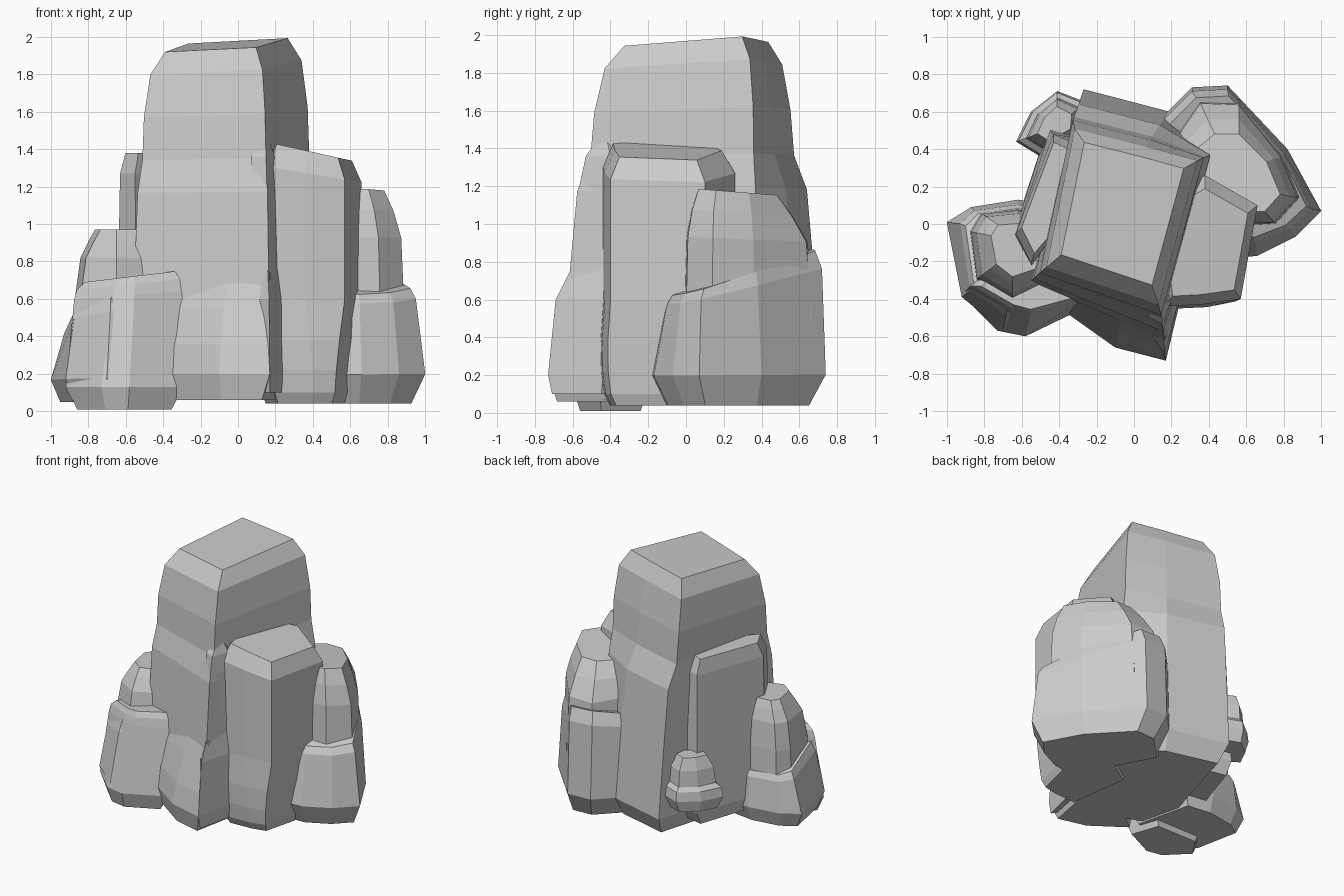
import bpy, bmesh
from mathutils import Vector


def rock(name, foot, crown, levels, tilt=(0, 0)):
    """Loft a faceted boulder from a foot outline to a crown outline.
    levels: (height, blend foot->crown, scale about the outline centre);
    tilt leans the upper rings along x and y."""
    bm = bmesh.new()
    rings = []
    top = levels[-1][0]
    for z, blend, scale in levels:
        pts = [Vector(a).lerp(Vector(b), blend) for a, b in zip(foot, crown)]
        mid = sum(pts, Vector((0, 0))) / len(pts)
        lean = (z / top) ** 3
        ring = []
        for p in pts:
            q = mid + (p - mid) * scale
            dz = lean * (tilt[0] * (q.x - mid.x) + tilt[1] * (q.y - mid.y))
            ring.append(bm.verts.new((q.x, q.y, z + dz)))
        rings.append(ring)
    n = len(foot)
    for lo, hi in zip(rings, rings[1:]):
        for i in range(n):
            j = (i + 1) % n
            bm.faces.new((lo[i], lo[j], hi[j], hi[i]))
    bm.faces.new(rings[0][::-1])
    bm.faces.new(rings[-1])
    bmesh.ops.recalc_face_normals(bm, faces=bm.faces[:])
    mesh = bpy.data.meshes.new(name)
    bm.to_mesh(mesh)
    bm.free()
    obj = bpy.data.objects.new(name, mesh)
    bpy.context.collection.objects.link(obj)
    return obj


# Tall central rock
rock("main_rock",
     [(-.57, -.32), (.17, -.66), (.44, .38), (.19, .60), (-.27, .72)],
     [(-.49, -.25), (.14, -.46), (.36, .35), (.07, .43), (-.33, .53)],
     [(.06, 0, .86), (.2, 0, 1), (.7, .2, 1), (1.18, .42, 1), (1.36, .8, 1.01),
      (1.6, .9, 1.01), (1.84, 1, .95), (1.96, 1, .77)], (.07, .06))

# Low bulge at the foot of the central rock's front
rock("front_foot",
     [(-.41, -.44), (-.10, -.66), (.17, -.73), (.23, -.42), (-.1, -.2)],
     [(-.36, -.36), (-.06, -.50), (.17, -.60), (.21, -.40), (-.1, -.2)],
     [(.06, 0, .8), (.2, 0, 1), (.36, .2, 1), (.56, .6, 1), (.74, 1, 1)])

# Narrow rib running up the front right corner
rock("front_rib",
     [(.10, -.62), (.17, -.73), (.24, -.44), (.16, -.3)],
     [(.07, -.49), (.15, -.53), (.20, -.40), (.16, -.3)],
     [(.1, 0, .9), (.2, 0, 1), (.6, .2, 1), (.76, .6, 1), (1.22, .85, 1),
      (1.36, 1, 1), (1.46, 1, .25)])

# Right slab with a bevelled sloping top
rock("right_slab",
     [(.18, -.46), (.40, -.45), (.53, -.42), (.66, .10), (.36, .27), (.1, .1)],
     [(.17, -.44), (.36, -.43), (.57, -.40), (.66, .10), (.38, .26), (.1, .1)],
     [(.04, 0, .82), (.1, 0, .92), (.22, 0, .97), (.38, .3, 1), (.6, 1, 1.0),
      (1.27, 1, 1), (1.39, 1, .82)], (-.22, 0))

# Left slab leaning on the central rock
rock("left_slab",
     [(-.65, -.06), (-.54, -.25), (-.2, .2), (-.28, .48), (-.46, .52)],
     [(-.63, -.05), (-.55, -.21), (-.2, .2), (-.30, .42), (-.43, .48)],
     [(.12, 0, .85), (.22, 0, 1), (.6, .4, 1), (1.27, 1, 1), (1.38, 1, .86)])

# Back right boulder: wide base and narrower upper block
rock("back_right_base",
     [(.45, -.19), (.66, -.17), (.86, -.07), (1.0, .07), (.82, .40),
      (.50, .74), (.31, .73), (.08, .50)],
     [(.45, -.10), (.65, -.10), (.83, -.03), (.95, .08), (.80, .38),
      (.50, .72), (.31, .71), (.10, .50)],
     [(.04, 0, .82), (.2, 0, 1), (.66, 1, 1), (.73, 1, .92)], (-.06, .30))
rock("back_right_upper",
     [(.60, -.01), (.76, .0), (.89, .14), (.80, .36), (.56, .67), (.34, .68),
      (.2, .45), (.35, .1)],
     [(.58, .05), (.71, .05), (.80, .15), (.72, .34), (.56, .50), (.42, .50),
      (.3, .40), (.40, .15)],
     [(.5, 0, 1), (.92, .2, 1), (1.06, .65, 1), (1.17, 1, .92)], (0, -.08))

# Left boulder: base, tower and front block
rock("left_base",
     [(-1.0, .01), (-.92, -.39), (-.70, -.57), (-.28, -.40), (-.40, .10),
      (-.62, .13), (-.87, .09)],
     [(-.92, .0), (-.87, -.35), (-.68, -.48), (-.32, -.38), (-.42, .08),
      (-.62, .10), (-.85, .07)],
     [(.05, 0, .84), (.17, 0, 1), (.45, .9, 1), (.51, 1, .92)], (0, -.35))
rock("left_tower",
     [(-.88, -.04), (-.85, -.30), (-.65, -.42), (-.45, -.32), (-.44, .02),
      (-.62, .08), (-.82, .06)],
     [(-.77, -.06), (-.74, -.22), (-.65, -.29), (-.50, -.24), (-.50, -.03),
      (-.61, .01), (-.73, .0)],
     [(.3, 0, 1), (.62, .1, 1), (.82, .35, 1), (.91, .75, 1), (.97, 1, .95)])
rock("left_front_block",
     [(-.92, -.38), (-.73, -.57), (-.58, -.60), (-.29, -.46), (-.38, -.2),
      (-.8, -.2)],
     [(-.87, -.33), (-.66, -.45), (-.55, -.48), (-.29, -.41), (-.32, -.2),
      (-.7, -.2)],
     [(.01, 0, .80), (.13, 0, 1), (.62, .9, 1), (.68, 1, .97), (.72, 1, .82)],
     (.12, 0))

# Small stepped stone at the back left
rock("small_back_stone",
     [(-.63, .44), (-.50, .36), (-.28, .50), (-.28, .66), (-.41, .71),
      (-.55, .60)],
     [(-.54, .47), (-.46, .42), (-.32, .50), (-.31, .60), (-.41, .65),
      (-.49, .58)],
     [(.28, 0, .8), (.37, 0, 1), (.44, .15, 1), (.47, .6, 1), (.59, .75, 1),
      (.68, 1, .8)])
